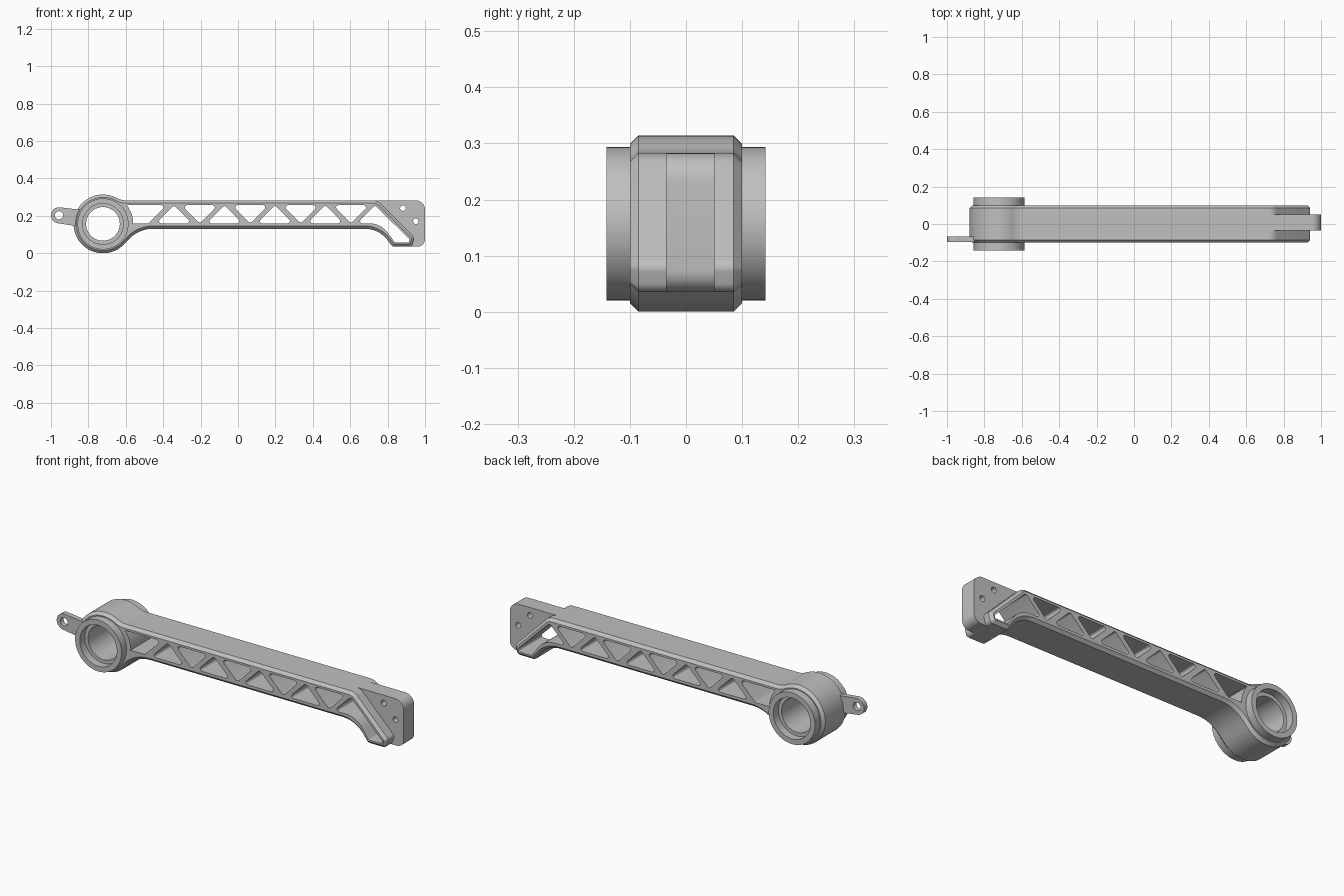
import bpy, bmesh, math
from mathutils import Vector
from mathutils.geometry import tessellate_polygon

cube = bpy.data.objects.get("Cube")
if cube:
    bpy.data.objects.remove(cube, do_unlink=True)

GREY = (0.527, 0.527, 0.527, 1)
metal = bpy.data.materials.new("plain grey metal")
metal.use_nodes = True
metal.diffuse_color = GREY
metal.node_tree.nodes["Principled BSDF"].inputs["Base Color"].default_value = GREY

HUB = Vector((-0.722, 0.157))
HALF, CHAMFER = 0.1, 0.015


def arc(center, r, start, end, n):
    """Points of an arc, angles in degrees."""
    c = Vector(center)
    angles = [math.radians(start + (end - start) * i / n) for i in range(n + 1)]
    return [c + r * Vector((math.cos(a), math.sin(a))) for a in angles]


def circle(center, r, n):
    return arc(center, r, 0, 360, n)[:-1]


def rounded(corners, n=8):
    """Polygon from (x, z, radius) corners, each one filleted."""
    out = []
    for i, (x, z, r) in enumerate(corners):
        p = Vector((x, z))
        if r == 0:
            out.append(p)
            continue
        u = (Vector(corners[i - 1][:2]) - p).normalized()
        v = (Vector(corners[(i + 1) % len(corners)][:2]) - p).normalized()
        half = u.angle(v) / 2
        c = p + (u + v).normalized() * r / math.sin(half)
        t = r / math.tan(half)
        a, b = p + u * t - c, p + v * t - c
        start = math.atan2(a.y, a.x)
        sweep = (math.atan2(b.y, b.x) - start + math.pi) % math.tau - math.pi
        out += arc(c, r, math.degrees(start), math.degrees(start + sweep), n)
    return out


def inset(poly, d):
    """Move a counter-clockwise polygon inwards by d."""
    out = []
    for i, p in enumerate(poly):
        e1 = (p - poly[i - 1]).normalized()
        e2 = (poly[(i + 1) % len(poly)] - p).normalized()
        n1, n2 = Vector((-e1.y, e1.x)), Vector((-e2.y, e2.x))
        out.append(p + (n1 + n2) * d / (1 + n1.dot(n2)))
    return out


def walls(bm, sections):
    """Side walls through (polygon, y) sections; returns the vertex rings."""
    rings = [[bm.verts.new((p.x, y, p.y)) for p in poly] for poly, y in sections]
    n = len(rings[0])
    for a, b in zip(rings, rings[1:]):
        for i in range(n):
            j = (i + 1) % n
            bm.faces.new((a[i], a[j], b[j], b[i]))
    return rings


def make(name, bm):
    bmesh.ops.recalc_face_normals(bm, faces=bm.faces[:])
    mesh = bpy.data.meshes.new(name)
    bm.to_mesh(mesh)
    bm.free()
    obj = bpy.data.objects.new(name, mesh)
    bpy.context.collection.objects.link(obj)
    mesh.materials.append(metal)
    bpy.ops.object.select_all(action='DESELECT')
    obj.select_set(True)
    bpy.context.view_layer.objects.active = obj
    bpy.ops.object.shade_smooth_by_angle(angle=math.radians(30))


def solid(name, sections, holes):
    """Lofted part with through holes along y and pierced flat ends."""
    bm = bmesh.new()
    front, back = sections[0][1], sections[-1][1]
    loops = [walls(bm, sections)]
    loops += [walls(bm, [(hole, front), (hole, back)]) for hole in holes]
    for end in (0, -1):
        rings = [loop[end] for loop in loops]
        verts = [v for ring in rings for v in ring]
        for tri in tessellate_polygon([[v.co for v in ring] for ring in rings]):
            if len(set(tri)) == 3:
                bm.faces.new([verts[i] for i in tri])
    make(name, bm)


# Truss arm: round hub, straight beam and dropped foot, chamfered rims
outline = arc(HUB, 0.157, 62, 318, 56) + rounded([
    (-0.605, 0.052, 0), (-0.534, 0.131, 0.18), (0.755, 0.131, 0.15),
    (0.825, 0.035, 0.025), (0.93, 0.035, 0.022), (0.945, 0.083, 0.022),
    (0.745, 0.283, 0.06), (-0.624, 0.283, 0.1), (-0.648, 0.2956, 0)])[1:-1]
rim = inset(outline, CHAMFER)

# Truss windows: alternating upright and inverted triangles
TOP, LOW, PITCH, R = 0.257, 0.16, 0.2695, 0.012
W = TOP - LOW
windows = []
for k in range(4):
    up, down = -0.342 + PITCH * k, -0.204 + PITCH * k
    windows.append(rounded([(up - W, LOW, R), (up + W, LOW, R), (up, TOP, R)]))
    windows.append(rounded([(down, LOW, R), (down + W, TOP, R), (down - W, TOP, R)]))
# Window beside the hub follows the hub wall
windows.append(arc(HUB, 0.162, 37, 3, 8) + rounded([
    (-0.562, LOW, 0), (-0.478, LOW, R), (-0.381, TOP, R), (-0.59, TOP, 0)]))
# Window in the foot
windows.append(rounded([
    (0.636, LOW, R), (0.765, LOW, 0.12), (0.838, 0.058, 0.008),
    (0.915, 0.058, 0.008), (0.918, 0.073, 0.006), (0.733, TOP, R)]))

solid("truss_arm",
      [(rim, -HALF), (outline, CHAMFER - HALF), (outline, HALF - CHAMFER), (rim, HALF)],
      windows + [circle(HUB, 0.12, 64)])

# Hub sleeve: turned ring with a counterbore at each end
half_sleeve = [(0.1365, 0.142), (0.109, 0.142), (0.109, 0.1), (0.09, 0.1)]
sleeve = half_sleeve + [(r, -y) for r, y in reversed(half_sleeve)]
bm = bmesh.new()
rings = walls(bm, [(circle(HUB, r, 64), y) for r, y in sleeve + sleeve[:1]])
bmesh.ops.remove_doubles(bm, verts=rings[0] + rings[-1], dist=1e-5)
make("hub_sleeve", bm)

# Mounting plate at the foot, with two bolt holes
plate = rounded([(0.926, 0.08, 0), (0.91, 0.047, 0), (0.91, 0.035, 0),
                 (1.0, 0.035, 0.04), (1.0, 0.283, 0.05), (0.722, 0.283, 0)])
solid("mounting_plate", [(plate, -0.036), (plate, 0.051)],
      [circle((0.882, 0.241), 0.015, 24), circle((0.951, 0.171), 0.015, 24)])

# Side lug with an eye
eye = (-0.957, 0.203)
lug = arc(eye, 0.043, 78, 262, 24) + [Vector((-0.835, 0.141)), Vector((-0.835, 0.232))]
solid("side_lug", [(lug, -0.095), (lug, -0.068)], [circle(eye, 0.022, 32)])
